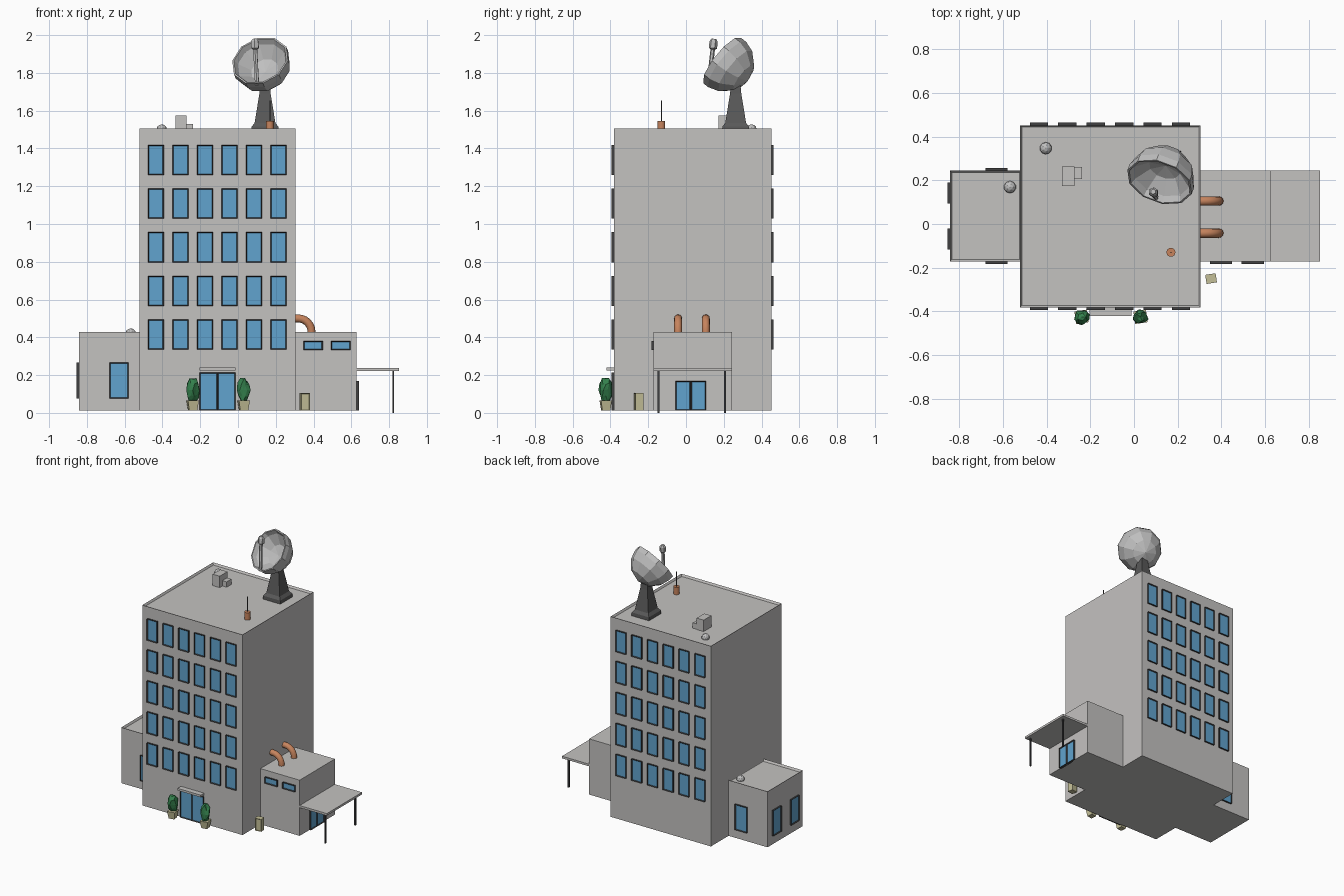
import bpy, bmesh, random
from math import cos, sin, pi, radians
from mathutils import Vector, Matrix

random.seed(4)
if "Cube" in bpy.data.objects:
    bpy.data.objects.remove(bpy.data.objects["Cube"], do_unlink=True)


def material(name, r, g, b):
    m = bpy.data.materials.new(name)
    m.use_nodes = True
    m.diffuse_color = (r, g, b, 1)
    m.node_tree.nodes["Principled BSDF"].inputs["Base Color"].default_value = (r, g, b, 1)
    return m


WALL = material("wall_grey", .55, .54, .53)
GLASS = material("window_blue", .12, .37, .62)
FRAME = material("frame_charcoal", .05, .05, .052)
METAL = material("dish_grey", .52, .52, .52)
STAND = material("stand_dark_grey", .1, .1, .1)
COPPER = material("copper", .57, .23, .11)
KHAKI = material("khaki", .55, .52, .31)
LEAF = material("leaf_green", .035, .22, .075)


def finish(name, bm, *mats, smooth=False):
    bmesh.ops.recalc_face_normals(bm, faces=bm.faces)
    mesh = bpy.data.meshes.new(name)
    bm.to_mesh(mesh)
    bm.free()
    for m in mats:
        mesh.materials.append(m)
    ob = bpy.data.objects.new(name, mesh)
    bpy.context.collection.objects.link(ob)
    if smooth:
        bpy.ops.object.select_all(action='DESELECT')
        ob.select_set(True)
        bpy.context.view_layer.objects.active = ob
        bpy.ops.object.shade_smooth_by_angle(angle=radians(50))
    return ob


def add_box(bm, x, y, z):
    """Box from three (low, high) ranges; returns its faces."""
    mid = Vector([(a + b) / 2 for a, b in (x, y, z)])
    size = [b - a for a, b in (x, y, z)]
    mat = Matrix.Translation(mid) @ Matrix.Diagonal((*size, 1))
    verts = bmesh.ops.create_cube(bm, size=1, matrix=mat)["verts"]
    return list({f for v in verts for f in v.link_faces})


def box(name, x, y, z, mat, rim=0):
    bm = bmesh.new()
    faces = add_box(bm, x, y, z)
    if rim:  # sunken roof behind a thin parapet
        top = max(faces, key=lambda f: f.calc_center_median().z)
        bmesh.ops.inset_individual(bm, faces=[top], thickness=rim)
        for v in top.verts:
            v.co.z -= .015
    return finish(name, bm, mat)


def loft(name, rings, mat, smooth=False, matrix=None):
    """Skin a list of equal rings and cap both ends."""
    bm = bmesh.new()
    loops = [[bm.verts.new(p) for p in ring] for ring in rings]
    n = len(rings[0])
    for a, b in zip(loops, loops[1:]):
        for i in range(n):
            bm.faces.new((a[i], a[(i + 1) % n], b[(i + 1) % n], b[i]))
    bm.faces.new(loops[0])
    bm.faces.new(loops[-1])
    bmesh.ops.remove_doubles(bm, verts=bm.verts, dist=1e-5)
    if matrix:
        bm.transform(matrix)
    return finish(name, bm, mat, smooth=smooth)


def lathe(name, profile, sides, mat, matrix, turn=0, smooth=False):
    rings = [[(r * cos(turn + 2 * pi * i / sides), r * sin(turn + 2 * pi * i / sides), z)
              for i in range(sides)] for r, z in profile]
    return loft(name, rings, mat, smooth, matrix)


def aim(start, direction):
    rot = Vector(direction).to_track_quat('Z', 'Y').to_matrix().to_4x4()
    return Matrix.Translation(start) @ rot


def windows(name, wall, angle, cells):
    """Framed panes; each cell is (u low, u high, z low, z high) on a wall facing -y turned by angle."""
    bm = bmesh.new()
    for u0, u1, z0, z1 in cells:
        faces = add_box(bm, (u0, u1), (-wall - .012, -wall + .01), (z0, z1))
        pane = min(faces, key=lambda f: f.calc_center_median().y)
        bmesh.ops.inset_individual(bm, faces=[pane], thickness=.008)
        pane.material_index = 1
        for v in pane.verts:
            v.co.y += .006
    bm.transform(Matrix.Rotation(angle, 4, 'Z'))
    return finish(name, bm, FRAME, GLASS)


# Building masses
BASE = .012
FRONT, BACK = -.382, .452
box("tower", (-.522, .305), (FRONT, BACK), (BASE, 1.505), WALL, rim=.012)
box("right_wing", (-.843, -.515), (-.171, .244), (BASE, .427), WALL, rim=.012)
box("left_wing", (.3, .628), (-.171, .244), (BASE, .427), WALL)

# Tower window grids
grid = [(-.477 + .13 * c, -.393 + .13 * c, .335 + .231 * r, .495 + .231 * r)
        for c in range(6) for r in range(5)]
windows("front_windows", -FRONT, 0, grid)
windows("back_windows", BACK, pi, [(-b, -a, c, d) for a, b, c, d in grid])

# Wing windows
low, high = .077, .267
windows("right_wing_front_window", .171, 0, [(-.68, -.58, low, high)])
windows("right_wing_back_window", .244, pi, [(.58, .68, low, high)])
windows("right_wing_end_windows", .843, -pi / 2, [(-.19, -.093, low, high), (.02, .117, low, high)])
windows("left_wing_front_windows", .171, 0, [(.347, .449, .333, .38), (.493, .595, .333, .38)])

# Doors and their canopies
windows("front_door", -FRONT, 0, [(-.203, -.108, BASE, .215), (-.108, -.013, BASE, .215)])
windows("side_door", .628, pi / 2, [(-.055, .025, BASE, .17), (.025, .105, BASE, .17)])
box("front_canopy", (-.203, -.012), (-.422, FRONT), (.224, .24), WALL)
box("side_canopy", (.624, .852), (-.171, .244), (.222, .238), WALL)
for side, y in (("front", -.145), ("back", .207)):
    box(side + "_canopy_post", (.817, .827), (y - .005, y + .005), (0, .225), FRAME)

# Bent pipes from tower into wing roof
for side, y in (("front", -.042), ("back", .105)):
    path = [((.295, .5), pi / 2)]
    path += [((.319 + .07 * sin(t), .43 + .07 * cos(t)), pi / 2 - t)
             for t in [pi / 2 * k / 6 for k in range(7)]]
    path.append(((.389, .41), 0))
    rings = []
    for (x, z), t in path:
        out = Vector((cos(t), 0, sin(t)))
        rings.append([Vector((x, y, z)) + .021 * (cos(a) * out + sin(a) * Vector((0, 1, 0)))
                      for a in [2 * pi * i / 12 for i in range(12)]])
    loft(side + "_pipe", rings, COPPER, smooth=True)

# Rooftop boxes and vent domes
ROOF = 1.488
box("roof_unit", (-.33, -.272), (.173, .263), (ROOF, 1.575), WALL)
box("roof_unit_small", (-.274, -.237), (.205, .26), (ROOF, 1.53), WALL)
for name, spot in (("tower", (-.404, .347, 1.5)), ("wing", (-.568, .169, .42))):
    bm = bmesh.new()
    bmesh.ops.create_icosphere(bm, subdivisions=2, radius=.028, matrix=Matrix.Translation(spot))
    finish(name + "_vent_dome", bm, METAL)

# Antenna
spot = Matrix.Translation((.169, -.13, 0))
lathe("antenna_base", [(.021, ROOF), (.021, 1.545)], 10, COPPER, spot, smooth=True)
lathe("antenna_rod", [(.003, 1.54), (.003, 1.655)], 6, STAND, spot)

# Satellite dish: flared stand, faceted bowl, feed horn
lathe("dish_stand", [(.102, ROOF), (.1, 1.515), (.078, 1.535), (.042, 1.69), (.036, 1.74)],
      4, STAND, Matrix.Translation((.143, .263, 0)), turn=pi / 4)
lathe("dish_bowl", [(0, -.18), (.085, -.152), (.139, -.092), (.157, -.035), (.157, 0),
                    (.148, 0), (.135, -.03), (.075, -.085), (0, -.1)],
      10, METAL, aim((.117, .192, 1.865), (-.28, -.75, .6)))
foot, tip = Vector((.1, .122, 1.755)), Vector((.088, .148, 1.98))
reach = (tip - foot).length
lathe("dish_feed", [(.012, -.02), (.012, reach * .75), (.022, reach * .78), (.022, reach * .94),
                    (.012, reach)], 6, METAL, aim(foot, tip - foot))

# Potted shrubs beside the front door
for side, x in (("right", -.24), ("left", .03)):
    spot = Matrix.Translation((x, -.425, 0))
    lathe(side + "_pot", [(.03, BASE), (.041, .066)], 4, KHAKI, spot, turn=pi / 4 + .15)
    bm = bmesh.new()
    bmesh.ops.create_icosphere(bm, subdivisions=2, radius=1)
    for v in bm.verts:
        v.co *= random.uniform(.78, 1.12)
    bm.transform(spot @ Matrix.Translation((0, 0, .12)) @ Matrix.Diagonal((.036, .036, .07, 1)))
    finish(side + "_shrub", bm, LEAF)

# Waste bin
bm = bmesh.new()
faces = add_box(bm, (-.024, .024), (-.021, .021), (BASE, .104))
panel = min(faces, key=lambda f: f.calc_center_median().y)
bmesh.ops.inset_individual(bm, faces=[panel], thickness=.006, depth=-.004)
bm.transform(Matrix.Translation((.353, -.25, 0)) @ Matrix.Rotation(radians(9), 4, 'Z'))
finish("waste_bin", bm, KHAKI)
